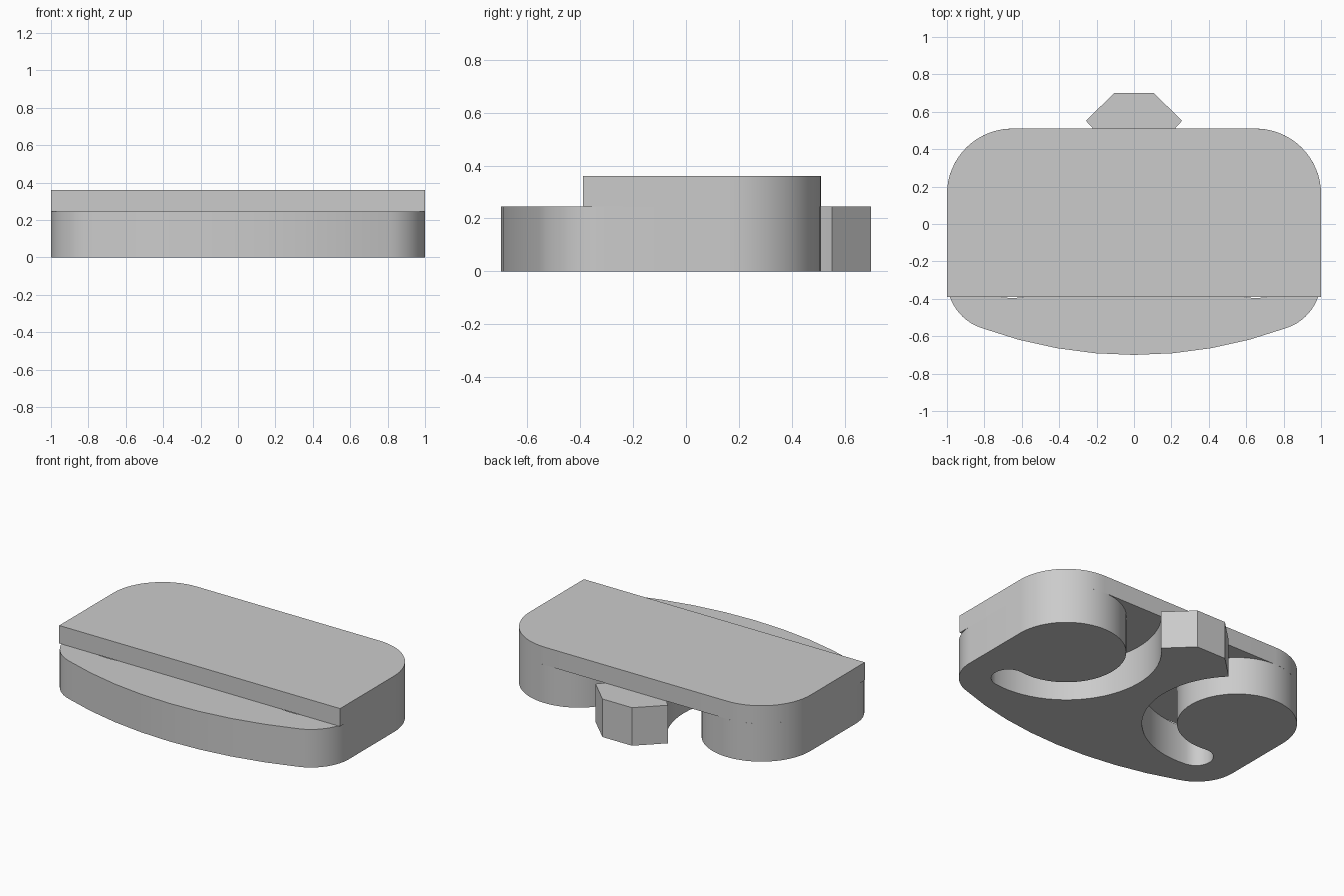
import bpy, bmesh, math

if "Cube" in bpy.data.objects:
    bpy.data.objects.remove(bpy.data.objects["Cube"])

LOBE = (0.65, 0.16)      # centre of the rounded back corners
LOBE_R, SLOT_R = 0.35, 0.555
BASE_TOP, PLATE_TOP = 0.245, 0.36

grey = bpy.data.materials.new("grey")
grey.diffuse_color = (0.6, 0.6, 0.6, 1)
grey.use_nodes = True
grey.node_tree.nodes["Principled BSDF"].inputs["Base Color"].default_value = grey.diffuse_color


def arc(c, r, a0, a1, n):
    """Points on a circle from angle a0 to a1, in degrees."""
    angles = [math.radians(a0 + (a1 - a0) * i / n) for i in range(n + 1)]
    return [(c[0] + r * math.cos(a), c[1] + r * math.sin(a)) for a in angles]


def mirrored(half):
    """Close a right-hand outline with its left-hand copy."""
    return half + [(-x, y) for x, y in reversed(half) if x > 1e-4]


def slab(name, outline, z0, z1):
    """Extrude a flat outline between two heights."""
    bm = bmesh.new()
    face = bm.faces.new([bm.verts.new((x, y, z0)) for x, y in outline])
    top = bmesh.ops.extrude_face_region(bm, geom=[face])["geom"]
    verts = [v for v in top if isinstance(v, bmesh.types.BMVert)]
    bmesh.ops.translate(bm, verts=verts, vec=(0, 0, z1 - z0))
    bmesh.ops.recalc_face_normals(bm, faces=bm.faces)
    mesh = bpy.data.meshes.new(name)
    bm.to_mesh(mesh)
    bm.free()
    mesh.materials.append(grey)
    obj = bpy.data.objects.new(name, mesh)
    bpy.context.collection.objects.link(obj)
    bpy.ops.object.select_all(action='DESELECT')
    obj.select_set(True)
    bpy.context.view_layer.objects.active = obj
    bpy.ops.object.shade_smooth_by_angle(angle=math.radians(30))
    return obj


# Base: bowed front, round corners, two hooked slots, and a tab at the back
slot_mid = (LOBE_R + SLOT_R) / 2
slot_end = math.radians(-82)
cap = (LOBE[0] + slot_mid * math.cos(slot_end), LOBE[1] + slot_mid * math.sin(slot_end))
half = arc((0, 1.68), 2.38, 270, 290, 4)                        # bowed front
half += arc((0.73, -0.30), 0.27, 290, 360, 12)[1:]              # front corner
half += arc(LOBE, LOBE_R, 0, 278, 48)                           # lobe
half += arc(cap, (SLOT_R - LOBE_R) / 2, 98, -82, 12)[1:]        # slot end
half += arc(LOBE, SLOT_R, 278, 135, 28)[1:]                     # outer slot wall
half += [(0.105, 0.7)]                                          # back tab
slab("base", mirrored(half), 0, BASE_TOP)

# Top plate: square front corners, round back corners
plate = [(1.0, -0.39)] + arc(LOBE, LOBE_R, 0, 90, 16)
slab("top_plate", mirrored(plate), BASE_TOP, PLATE_TOP)
